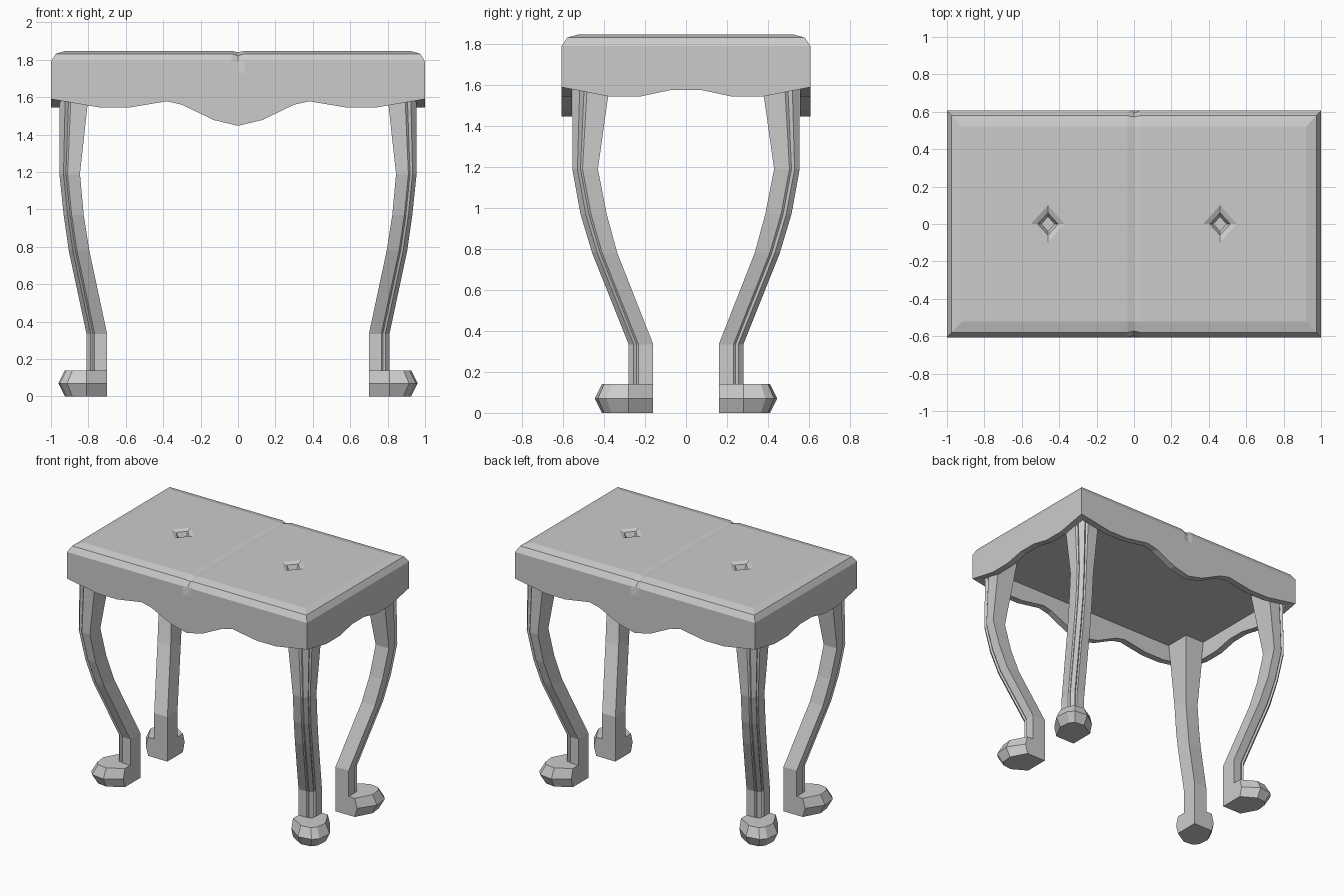
import bpy
import bmesh

cube = bpy.data.objects.get("Cube")
if cube:
    bpy.data.objects.remove(cube, do_unlink=True)

mat = bpy.data.materials.new("plain_grey")
mat.use_nodes = True
GREY = (0.6, 0.6, 0.6, 1)
mat.diffuse_color = GREY
mat.node_tree.nodes["Principled BSDF"].inputs["Base Color"].default_value = GREY


def finish(bm, name):
    bmesh.ops.recalc_face_normals(bm, faces=bm.faces)
    mesh = bpy.data.meshes.new(name)
    bm.to_mesh(mesh)
    bm.free()
    mesh.materials.append(mat)
    obj = bpy.data.objects.new(name, mesh)
    bpy.context.collection.objects.link(obj)


def ring(bm, points):
    return [bm.verts.new(p) for p in points]


def bridge(bm, a, b):
    n = len(a)
    for i in range(n):
        j = (i + 1) % n
        bm.faces.new((a[i], a[j], b[j], b[i]))


def loft(bm, rings):
    for a, b in zip(rings, rings[1:]):
        bridge(bm, a, b)
    bm.faces.new(rings[0])
    bm.faces.new(rings[-1])


# Seat: stacked outlines with a shallow groove across the middle
def outline(hx, hy, z, inset, dip):
    g = 0.035
    front = [(-hx, -hy, z), (-g, -hy, z), (0, -hy + inset, z - dip),
             (g, -hy, z), (hx, -hy, z)]
    return front + [(-x, -y, h) for x, y, h in front]


bm = bmesh.new()
levels = [(1, 0.607, 1.68, 0, 0), (1, 0.607, 1.73, 0, 0),
          (1, 0.607, 1.79, 0.012, 0), (0.975, 0.58, 1.832, 0.008, 0.01),
          (0.92, 0.52, 1.848, 0, 0.008)]
rings = [ring(bm, outline(*lv)) for lv in levels]
for a, b in zip(rings, rings[1:]):
    bridge(bm, a, b)
bm.faces.new(rings[0])
top = rings[-1]
bm.faces.new((top[1], top[2], top[7], top[8]))
bm.faces.new((top[2], top[3], top[6], top[7]))

# Tufted diamond dimple in each half of the seat top
for cx, corners in ((-0.46, (0, 1, 8, 9)), (0.46, (3, 4, 5, 6))):
    dimple = [ring(bm, [(cx, -ry, z), (cx + rx, 0, z), (cx, ry, z), (cx - rx, 0, z)])
              for rx, ry, z in ((0.09, 0.1, 1.848), (0.055, 0.06, 1.835),
                                (0.035, 0.04, 1.8))]
    for a, b in zip(dimple, dimple[1:]):
        bridge(bm, a, b)
    bm.faces.new(dimple[-1])
    c, d = [top[i] for i in corners], dimple[0]
    for i in range(4):
        j = (i + 1) % 4
        bm.faces.new((c[i], c[j], d[i]))
        bm.faces.new((c[j], d[j], d[i]))
finish(bm, "seat")

# Aprons: boards with a wavy lower edge, lofted from end to end
LONG_WAVE = [(0, 1.447), (0.13, 1.478), (0.3, 1.56), (0.38, 1.578),
             (0.58, 1.545), (0.74, 1.545), (1, 1.59)]
SHORT_WAVE = [(0.07, 1.577), (0.22, 1.545), (0.38, 1.545), (0.607, 1.59)]


def apron(name, wave, place):
    bm = bmesh.new()
    path = [(-u, z) for u, z in reversed(wave) if u] + wave
    loft(bm, [ring(bm, [place(u, z, 0), place(u, 1.685, 0),
                        place(u, 1.685, 0.05), place(u, z, 0.05)]) for u, z in path])
    finish(bm, name)


for s, long_name, short_name in ((-1, "front_apron", "right_apron"),
                                 (1, "back_apron", "left_apron")):
    apron(long_name, LONG_WAVE, lambda u, z, d: (u, s * (0.607 - d), z))
    apron(short_name, SHORT_WAVE, lambda u, z, d: (s * (1 - d), u, z))

# Legs: curved square section, outer corner chamfered with a groove on each side
SECTION = [(0, 0), (1, 0), (1, 0.6), (0.93, 0.68), (1, 0.8),
           (0.8, 1), (0.68, 0.93), (0.6, 1), (0, 1)]
# height, inner x, outer x, inner y, outer y
STATIONS = [(0.0, 0.70, 0.81, 0.16, 0.28), (0.335, 0.70, 0.81, 0.16, 0.28),
            (0.78, 0.795, 0.905, 0.335, 0.458), (0.97, 0.825, 0.932, 0.387, 0.515),
            (1.19, 0.845, 0.955, 0.43, 0.555), (1.69, 0.79, 0.955, 0.36, 0.555)]
# Feet: pointed heel, wide flanks and a blunt diagonal toe
FOOT_MID = [(0.70, 0.16), (0.88, 0.16), (0.96, 0.28), (0.95, 0.388),
            (0.914, 0.43), (0.81, 0.445), (0.70, 0.365)]
FOOT_CAP = [(0.70, 0.16), (0.86, 0.16), (0.925, 0.28), (0.915, 0.365),
            (0.885, 0.4), (0.81, 0.41), (0.70, 0.345)]

for sy, depth in ((-1, "front"), (1, "back")):
    for sx, side in ((-1, "right"), (1, "left")):
        bm = bmesh.new()
        loft(bm, [ring(bm, [(sx * (x0 + a * (x1 - x0)), sy * (y0 + b * (y1 - y0)), z)
                            for a, b in SECTION])
                  for z, x0, x1, y0, y1 in STATIONS])
        finish(bm, f"{depth}_{side}_leg")
        bm = bmesh.new()
        loft(bm, [ring(bm, [(sx * x, sy * y, z) for x, y in pts])
                  for z, pts in ((0, FOOT_CAP), (0.07, FOOT_MID), (0.14, FOOT_CAP))])
        finish(bm, f"{depth}_{side}_foot")
